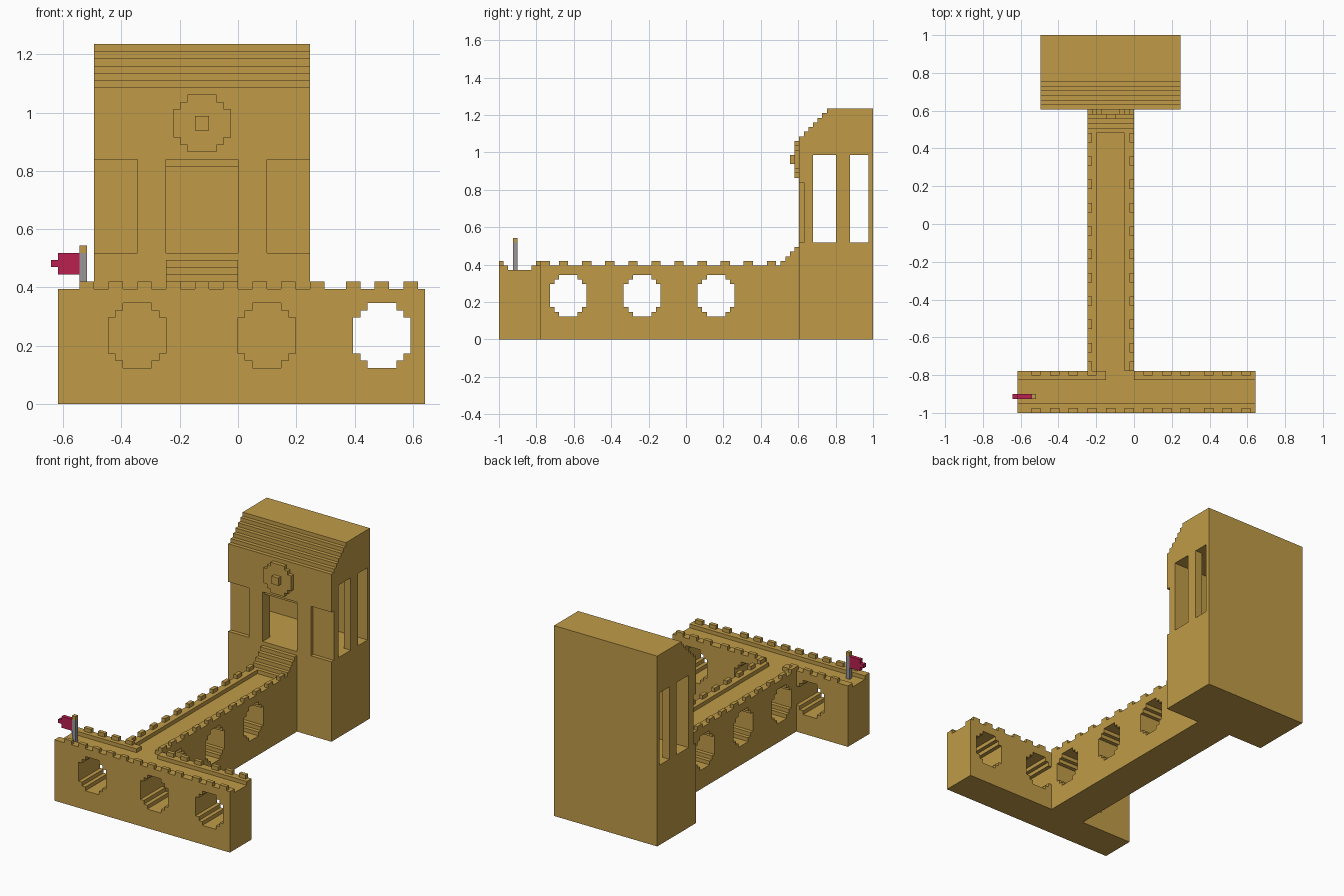
import bpy, bmesh
from mathutils import Matrix, Vector

cube = bpy.data.objects.get("Cube")
if cube:
    bpy.data.objects.remove(cube, do_unlink=True)

# Everything sits on a block grid: 81 blocks deep, y counted from the front
V = 2 / 81


def place(x, y, z):
    return Vector((x * V, (y - 40.5) * V, z * V))


def material(name, rgb):
    mat = bpy.data.materials.new(name)
    mat.use_nodes = True
    mat.diffuse_color = (*rgb, 1)
    mat.node_tree.nodes["Principled BSDF"].inputs["Base Color"].default_value = (*rgb, 1)
    return mat


GOLD = material("sandstone gold", (0.53, 0.33, 0.064))
RED = material("flag red", (0.49, 0.015, 0.08))
GREY = material("pole grey", (0.32, 0.30, 0.31))


def finish(name, bm, mat):
    bmesh.ops.recalc_face_normals(bm, faces=bm.faces)
    mesh = bpy.data.meshes.new(name)
    bm.to_mesh(mesh)
    bm.free()
    mesh.materials.append(mat)
    obj = bpy.data.objects.new(name, mesh)
    bpy.context.collection.objects.link(obj)
    return obj


def prism(name, profile, axis, start, end, mat=GOLD):
    """Extrude a (y, z) profile along x, or an (x, z) profile along y."""
    def point(p, d):
        return place(d, *p) if axis == "x" else place(p[0], d, p[1])
    bm = bmesh.new()
    face = bm.faces.new([bm.verts.new(point(p, start)) for p in profile])
    new = bmesh.ops.extrude_face_region(bm, geom=[face])["geom"]
    shift = point((0, 0), end) - point((0, 0), start)
    bmesh.ops.translate(bm, verts=[v for v in new if isinstance(v, bmesh.types.BMVert)], vec=shift)
    return finish(name, bm, mat)


def boxes(name, spans, mat=GOLD):
    """One object made of boxes, each given as x, y and z ranges."""
    bm = bmesh.new()
    for spans_xyz in spans:
        lo, hi = (place(*[s[i] for s in spans_xyz]) for i in (0, 1))
        bmesh.ops.create_cube(bm, size=1, matrix=Matrix.Translation((lo + hi) / 2)
                              @ Matrix.Diagonal((*(hi - lo), 1)))
    return finish(name, bm, mat)


def carve(obj, cutters):
    """Subtract the cutters for good, then throw them away."""
    for cutter in cutters:
        cutter.hide_render = True
        mod = obj.modifiers.new("cut", "BOOLEAN")
        mod.operation, mod.solver, mod.object = "DIFFERENCE", "EXACT", cutter
    bpy.context.view_layer.update()
    graph = bpy.context.evaluated_depsgraph_get()
    mesh = bpy.data.meshes.new_from_object(obj.evaluated_get(graph))
    obj.modifiers.clear()
    obj.data = mesh
    for cutter in cutters:
        bpy.data.objects.remove(cutter, do_unlink=True)


def round_profile(left, bottom, width, height):
    """Blocky circle with two-step corners."""
    w, h = width / 2, height / 2
    q = [(w, h - 2), (w - 1, h - 2), (w - 1, h - 1), (w - 2, h - 1), (w - 2, h)]
    loop = (q + [(-x, z) for x, z in reversed(q)]
            + [(-x, -z) for x, z in q] + [(x, -z) for x, z in reversed(q)])
    return [(left + w + x, bottom + h + z) for x, z in loop]


def trough(a, b):
    """Wall section with a raised rim two blocks wide on both edges."""
    return [(a, 0), (b, 0), (b, 16), (b - 2, 16), (b - 2, 15), (a + 2, 15), (a + 2, 16), (a, 16)]


def holes(starts, axis, a, b):
    return [prism("hole_cutter", round_profile(s, 5, 8, 9), axis, a, b) for s in starts]


# Front wall with three round openings and a gap in the rear rim
front_wall = prism("front_wall", trough(0, 9), "x", -25, 26)
carve(front_wall, holes((-18, 0, 16), "y", -1, 10)
      + [boxes("gap_cutter", [((-6, 0), (6, 10), (15, 18))])])

# Long causeway with three round openings
causeway = prism("causeway", trough(-10, 0), "y", 9, 60)
carve(causeway, holes((11, 27, 43), "x", -11, 1))

# Battlements
left_teeth = list(range(-22, 11, 4))
right_teeth = [15, 19, 23]
rear_teeth = [x for x in left_teeth if x < -6 or x > 0]
boxes("front_battlements", [((x, x + 2), (0, 1), (16, 17)) for x in left_teeth + right_teeth])
boxes("rear_battlements", [((x, x + 2), (8, 9), (16, 17)) for x in rear_teeth + right_teeth])
for side, x in (("right", -10), ("left", -1)):
    boxes(side + "_causeway_battlements",
          [((x, x + 1), (y, y + 2), (16, 17)) for y in [9] + list(range(13, 59, 5))])

# Stairs up to the tower door
steps = [(65, 0), (60, 0)]
for i in range(5):
    steps += [(60 + i, 16 + i), (61 + i, 16 + i)]
prism("stairs", steps, "x", -10, 0)

# Tower with a stepped roof slope
section = [(81, 50), (81, 0), (65, 0)]
for i in range(6):
    section += [(65 + i, 44 + i), (66 + i, 44 + i)]
section.append((71, 50))
tower = prism("tower", section, "x", -20, 10)
carve(tower, [
    boxes("room_cutter", [((-21, 11), (68, 80), (21, 40))]),
    boxes("door_cutter", [((-10, 0), (64, 70), (21, 33))]),
    boxes("lintel_cutter", [((-10, 0), (64, 66), (21, 34))]),
    boxes("recess_cutter", [((-21, -14), (64, 66), (21, 34)), ((4, 11), (64, 66), (21, 34))]),
])
boxes("window_pillars", [((x, x + 2), (73, 76), (21, 40)) for x in (-20, 8)])

# Round medallion above the door
prism("medallion", round_profile(-9, 35, 8, 8), "y", 64, 65)
boxes("medallion_hub", [((-6, -4), (63, 64), (38, 40))])

# Flag on the right end of the front wall
boxes("flag_pole", [((-22, -21), (3, 4), (15, 21))], GREY)
boxes("pole_cap", [((-22, -21), (3, 4), (21, 22))])
boxes("flag", [((-25, -22), (3, 4), (18, 21)), ((-26, -25), (3, 4), (19, 20))], RED)
